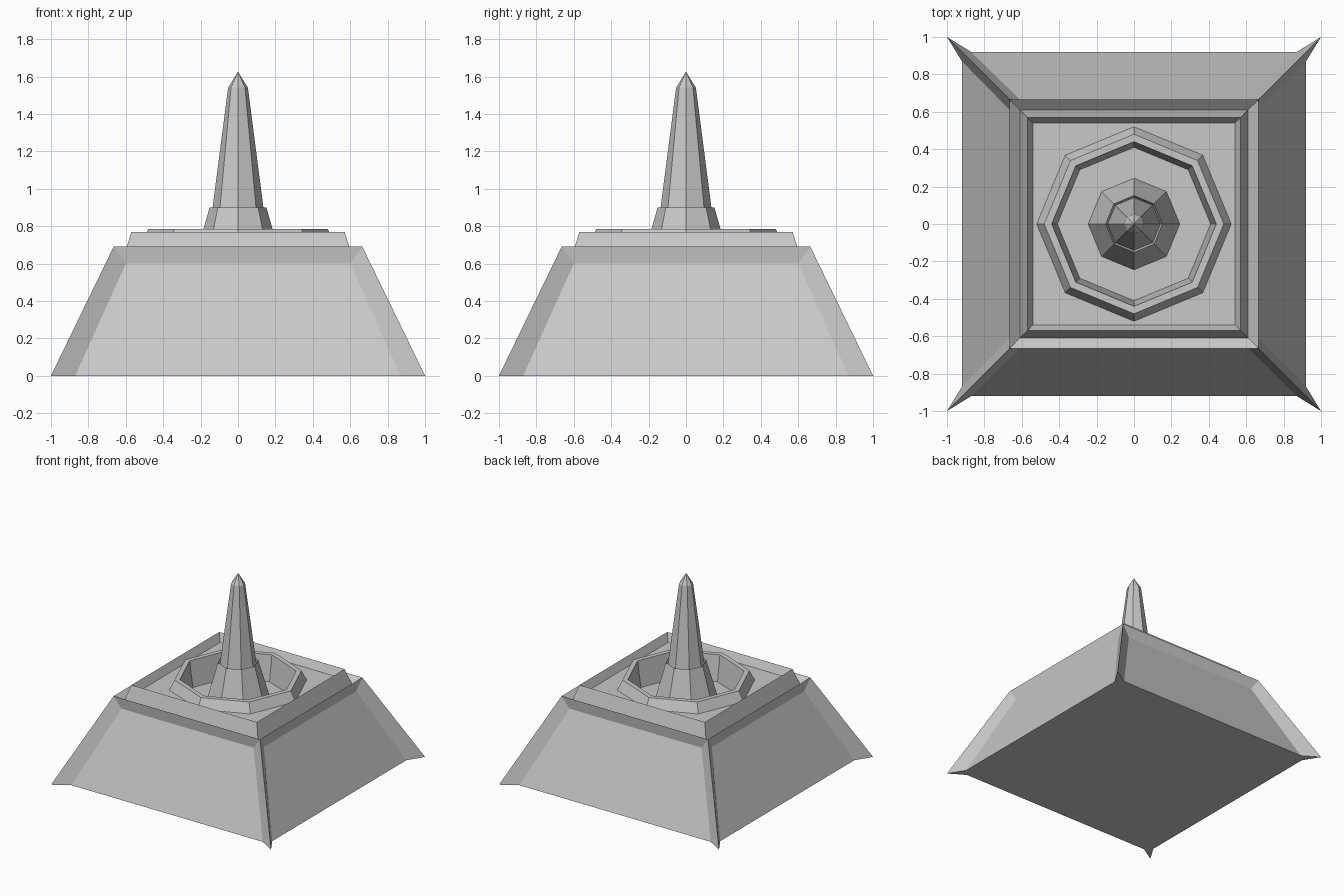
import bpy
import bmesh
from math import cos, sin, pi, sqrt
from mathutils import Matrix

if "Cube" in bpy.data.objects:
    bpy.data.objects.remove(bpy.data.objects["Cube"])

stone = bpy.data.materials.new("plain grey")
stone.use_nodes = True
grey = (0.58, 0.58, 0.58, 1)
stone.diffuse_color = grey
stone.node_tree.nodes["Principled BSDF"].inputs["Base Color"].default_value = grey


def finish(name, bm):
    bmesh.ops.remove_doubles(bm, verts=bm.verts, dist=0.0001)
    mesh = bpy.data.meshes.new(name)
    bm.to_mesh(mesh)
    bm.free()
    mesh.materials.append(stone)
    obj = bpy.data.objects.new(name, mesh)
    bpy.context.collection.objects.link(obj)
    return obj


def ring(sides, radius, z, start=0.0):
    return [(radius * cos(start + 2 * pi * i / sides),
             radius * sin(start + 2 * pi * i / sides), z) for i in range(sides)]


def square(half, z):
    return ring(4, half * sqrt(2), z, pi / 4)


def loft(name, rings):
    """Join rings of points, listed from the outside inwards."""
    bm = bmesh.new()
    loops = [[bm.verts.new(p) for p in r] for r in rings]
    for a, b in zip(loops, loops[1:]):
        n = len(a)
        for i in range(n):
            j = (i + 1) % n
            bm.faces.new((a[i], a[j], b[j], b[i]))
    return finish(name, bm)


# Sloping base: recessed panels between corner ridges, overhanging lip
def build_base():
    bm = bmesh.new()
    foot = [(-1, -1, 0), (-0.87, -0.92, 0), (0.87, -0.92, 0), (1, -1, 0)]
    panel_top = [(-0.6, -0.655, 0.6), (0.6, -0.655, 0.6)]
    lip = [(-0.665, -0.665, 0.69), (0.665, -0.665, 0.69)]
    underside = []
    for k in range(4):
        turn = Matrix.Rotation(k * pi / 2, 3, 'Z')
        d, a, b, c, p, q, l, r = [bm.verts.new(v) for v in foot + panel_top + lip]
        for face in ((a, b, q, p), (p, q, r, l), (b, c, r, q), (d, a, p, l)):
            bm.faces.new(face)
        bmesh.ops.rotate(bm, verts=[d, a, b, c, p, q, l, r], matrix=turn)
        underside += [v.co.copy() for v in (d, a, b)]
    bm.faces.new([bm.verts.new(v) for v in reversed(underside)])
    return finish("base", bm)


build_base()

# Groove inside the lip and raised square parapet
loft("parapet", [square(0.665, 0.69), square(0.61, 0.64),
                 square(0.57, 0.77), square(0.54, 0.705)])

# Square deck with an eight-sided opening
deck_edge = [(0.54 * x, 0.54 * y, 0.705) for x, y in
             ((1, 0), (1, 1), (0, 1), (-1, 1), (-1, 0), (-1, -1), (0, -1), (1, -1))]
loft("deck", [deck_edge, ring(8, 0.52, 0.705)])

# Raised kerb around the pit, and the pit floor
loft("pit_kerb", [ring(8, r, z) for r, z in
                  ((0.52, 0.705), (0.48, 0.785), (0.44, 0.785), (0.41, 0.575))])
loft("pit_floor", [ring(8, 0.41, 0.575), ring(8, 0.24, 0.575)])

# Collar and tapering spire
loft("spire_collar", [ring(8, r, z) for r, z in
                      ((0.245, 0.575), (0.152, 0.9), (0.141, 0.86))])
loft("spire", [ring(8, r, z) for r, z in
               ((0.141, 0.86), (0.053, 1.54), (0.0005, 1.625))])
